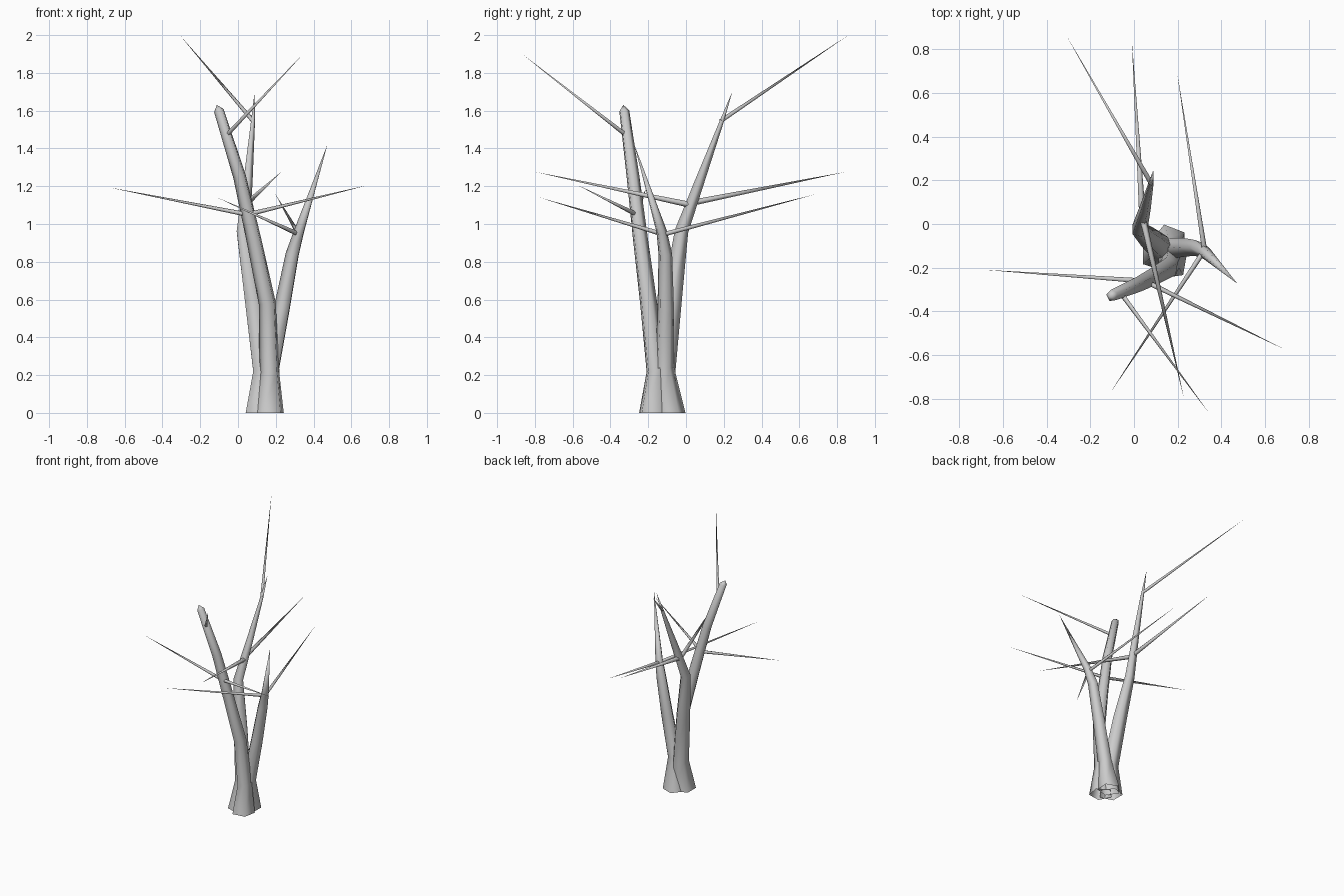
import bpy, bmesh, math
from mathutils import Vector


def limb(name, stations, sides, angle=0.0):
    """Tapered tube through (x, y, z, radius) stations; radius 0 makes a point."""
    bm = bmesh.new()
    pts = [Vector(s[:3]) for s in stations]
    rings = []
    for i, s in enumerate(stations):
        t = (pts[min(i + 1, len(pts) - 1)] - pts[max(i - 1, 0)]).normalized()
        if s[2] == 0:
            t = Vector((0, 0, 1))          # flat cut on the ground
        u = Vector((0, 1, 0)) if abs(t.y) < 0.8 else Vector((1, 0, 0))
        u = (u - t * u.dot(t)).normalized()
        v = t.cross(u)
        if s[3] == 0:
            rings.append([bm.verts.new(pts[i])])
            continue
        ring = []
        for k in range(sides):
            a = math.radians(angle) + 2 * math.pi * k / sides
            ring.append(bm.verts.new(pts[i] + s[3] * (u * math.cos(a) + v * math.sin(a))))
        rings.append(ring)
    for a, b in zip(rings, rings[1:]):
        for k in range(sides):
            n = (k + 1) % sides
            if len(b) == 1:
                bm.faces.new((a[k], a[n], b[0]))
            else:
                bm.faces.new((a[k], a[n], b[n], b[k]))
    bmesh.ops.recalc_face_normals(bm, faces=bm.faces)
    me = bpy.data.meshes.new(name)
    bm.to_mesh(me)
    bm.free()
    ob = bpy.data.objects.new(name, me)
    bpy.context.collection.objects.link(ob)
    bpy.ops.object.select_all(action='DESELECT')
    ob.select_set(True)
    bpy.context.view_layer.objects.active = ob
    bpy.ops.object.shade_smooth_by_angle(angle=math.radians(75))
    return ob


# Three five-sided trunks sharing a flared root
limb("front_trunk", [
    (0.165, -0.172, 0, 0.086), (0.168, -0.16, 0.22, 0.055), (0.157, -0.20, 0.58, 0.048),
    (0.085, -0.243, 0.92, 0.042), (0.01, -0.282, 1.25, 0.036),
    (-0.10, -0.328, 1.60, 0.028), (-0.112, -0.332, 1.63, 0)], 5, -136)
limb("right_trunk", [
    (0.16, -0.085, 0, 0.085), (0.174, -0.115, 0.24, 0.053), (0.235, -0.108, 0.55, 0.046),
    (0.29, -0.11, 0.84, 0.038), (0.325, -0.13, 0.96, 0.029), (0.473, -0.273, 1.42, 0)], 5, -57)
limb("back_trunk", [
    (0.112, -0.132, 0, 0.088), (0.131, -0.115, 0.22, 0.062), (0.08, -0.073, 0.60, 0.054),
    (0.024, -0.024, 0.96, 0.038), (0.05, 0.07, 1.22, 0.027),
    (0.078, 0.188, 1.54, 0.012), (0.088, 0.245, 1.70, 0)], 5, 54)

# Thin branches: start, tip, base radius
branches = [
    ((0.05, -0.262, 1.05), (-0.68, -0.21, 1.193), 0.013),
    ((0.05, -0.262, 1.05), (0.685, -0.572, 1.205), 0.013),
    ((-0.06, -0.315, 1.47), (0.345, -0.868, 1.90), 0.012),
    ((0.08, 0.185, 1.545), (-0.308, 0.86, 2.0), 0.012),
    ((0.038, 0.02, 1.11), (-0.01, 0.84, 1.275), 0.017),
    ((0.038, 0.03, 1.10), (0.228, -0.795, 1.275), 0.017),
    ((0.322, -0.12, 0.945), (0.197, 0.695, 1.16), 0.013),
    ((0.322, -0.12, 0.945), (-0.11, -0.775, 1.14), 0.013),
]
for i, (a, b, r) in enumerate(branches):
    limb(f"branch_{i + 1}", [(*a, r), (*b, 0)], 5)
